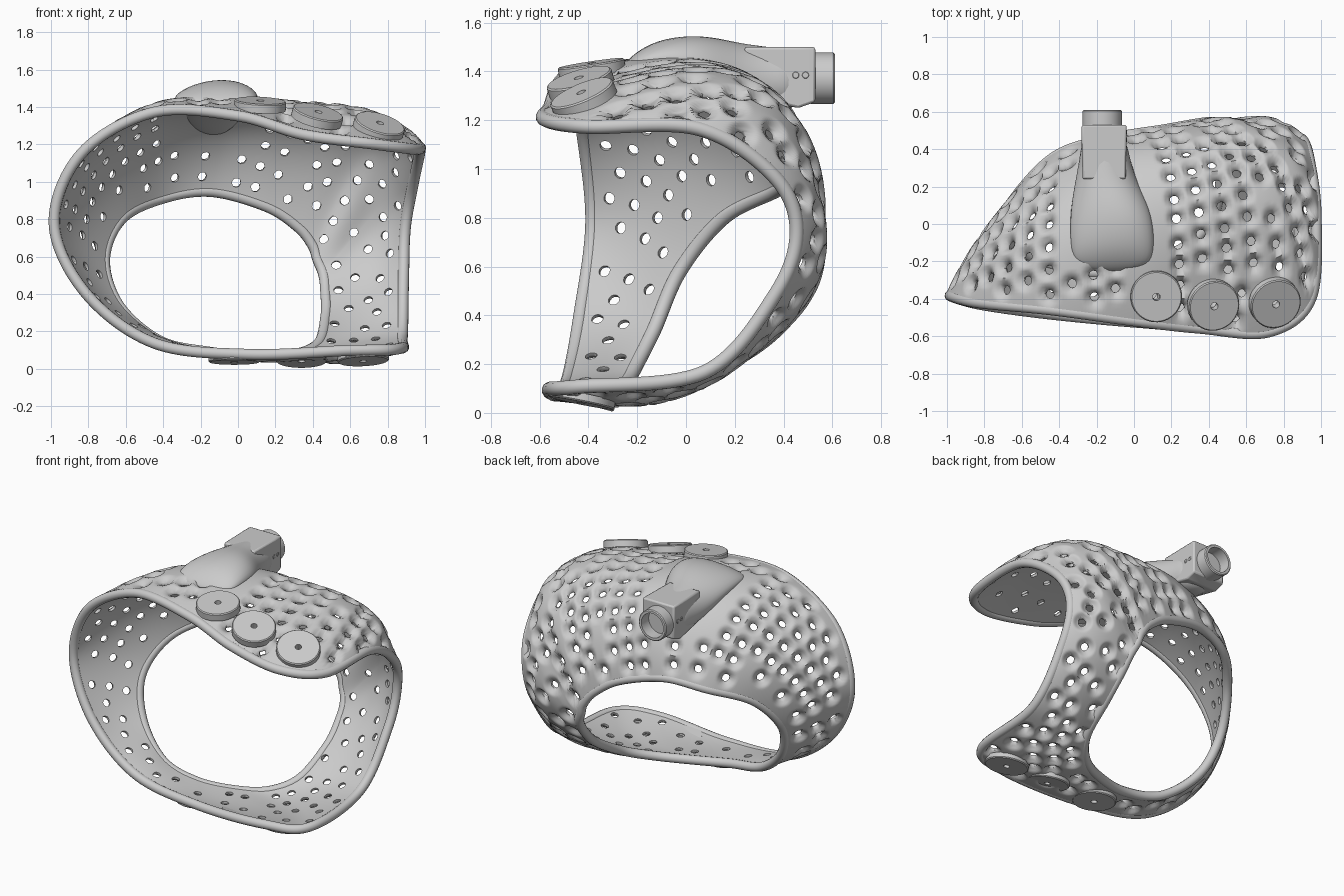
import bpy, bmesh, math
from mathutils import Vector, kdtree

if "Cube" in bpy.data.objects:
    bpy.data.objects.remove(bpy.data.objects["Cube"])

NU, NV, PITCH, HOLE = 476, 60, 0.125, 0.025

# Matching stations round the shell: open rim, middle of the wall, back opening
rim = [(-.99,-.38,.78), (-.84,-.42,1.16), (-.45,-.46,1.38), (0,-.52,1.36), (.35,-.56,1.26),
       (.72,-.58,1.21), (.95,-.4,1.18), (.98,.05,1.17), (.94,.36,.98), (.9,.46,.75), (.89,.37,.48),
       (.88,.08,.16), (.86,-.44,.1), (.58,-.56,.09), (.05,-.53,.07), (-.45,-.48,.13), (-.82,-.43,.4)]
mid = [(-.87,-.17,.72), (-.76,-.06,1.08), (-.46,.06,1.33), (-.05,.17,1.4), (.3,.22,1.39),
       (.6,.27,1.35), (.74,.36,1.25), (.77,.45,1.1), (.72,.55,.82), (.7,.54,.61), (.7,.41,.39),
       (.66,.12,.14), (.6,-.18,.05), (.4,-.35,.05), (0,-.4,.06), (-.42,-.36,.14), (-.75,-.27,.37)]
back = [(-.72,-.02,.58), (-.63,.16,.8), (-.42,.37,.91), (-.15,.46,.95), (.15,.51,.87),
        (.32,.54,.76), (.4,.55,.66), (.43,.54,.58), (.46,.51,.5), (.47,.44,.4), (.47,.3,.27),
        (.43,.06,.13), (.3,-.1,.07), (.1,-.2,.06), (-.15,-.26,.08), (-.42,-.23,.14), (-.64,-.13,.33)]


def loop(points, n):
    """Smooth closed curve through the points."""
    p, out, m = [Vector(q) for q in points], [], len(points)
    for i in range(n):
        s = i * m / n
        k, t = int(s), s - int(s)
        a, b, c, d = (p[(k + j) % m] for j in (-1, 0, 1, 2))
        out.append(.5 * (2*b + (c-a)*t + (2*a-5*b+4*c-d)*t*t + (3*b-a-3*c+d)*t**3))
    return out


def make(name, verts, faces, angle=40):
    me = bpy.data.meshes.new(name)
    me.from_pydata([tuple(v) for v in verts], [], faces)
    bm = bmesh.new()
    bm.from_mesh(me)
    bmesh.ops.recalc_face_normals(bm, faces=bm.faces)
    bm.to_mesh(me)
    bm.free()
    ob = bpy.data.objects.new(name, me)
    bpy.context.collection.objects.link(ob)
    bpy.ops.object.select_all(action='DESELECT')
    ob.select_set(True)
    bpy.context.view_layer.objects.active = ob
    bpy.ops.object.shade_smooth_by_angle(angle=math.radians(angle))
    return ob


def ring(name, centre, axis, r_out, r_in, depth, n=48):
    """Washer or tube whose outer face sits at centre, facing along axis."""
    rot = Vector(axis).to_track_quat('Z', 'Y')
    e = min(.006, depth / 4)
    prof = [(r_in, 0), (r_out - e, 0), (r_out, -e), (r_out, -depth), (r_in, -depth)]
    verts = [Vector(centre) + rot @ Vector((r*math.cos(2*math.pi*i/n), r*math.sin(2*math.pi*i/n), z))
             for i in range(n) for r, z in prof]
    k = len(prof)
    faces = [(i*k+j, i*k+(j+1) % k, (i+1) % n*k+(j+1) % k, (i+1) % n*k+j)
             for i in range(n) for j in range(k)]
    return make(name, verts, faces)


# Strap discs: centre and facing direction
discs = [((.12,-.39,1.435), (.05,-.15,1)), ((.43,-.44,1.375), (.25,-.3,1)), ((.76,-.43,1.315), (.3,-.42,1)),
         ((.67,-.43,.04), (.05,-.2,-1)), ((.34,-.43,.04), (0,-.27,-1)), ((-.02,-.41,.035), (0,-.1,-1))]

# Shell wall grid
R, M, H = loop(rim, NU), loop(mid, NU), loop(back, NU)
W = NV + 1
P = []
for i in range(NU):
    for j in range(W):
        t = j / NV
        P.append(R[i]*(2*t-1)*(t-1) + M[i]*4*t*(1-t) + H[i]*t*(2*t-1))
N = []
for i in range(NU):
    for j in range(W):
        du = P[(i+1) % NU*W+j] - P[(i-1) % NU*W+j]
        dv = P[i*W+min(j+1, NV)] - P[i*W+max(j-1, 0)]
        N.append(du.cross(dv).normalized())
if N[3*NU//17*W + NV//2].z < 0:
    N = [-n for n in N]

# Hole centres: staggered columns, then fill the wide gaps
grid = kdtree.KDTree(len(P))
for i, p in enumerate(P):
    grid.insert(p, i)
grid.balance()
centres = [grid.find(Vector(c))[0].copy() for c, a in discs]
sites = list(centres)


def try_site(p, gap):
    if any((p-c).length < .15 for c in centres):
        return
    if -.4 < p.x < .14 and -.22 < p.y < .45 and p.z > 1.2:
        return
    if all((p-s).length > gap for s in sites):
        sites.append(p.copy())


run, odd, spare = 1.0, 0, []
for i in range(NU):
    run += (M[i] - M[i-1]).length
    col = P[i*W:(i+1)*W]
    arc = [0]
    for a, b in zip(col, col[1:]):
        arc.append(arc[-1] + (b-a).length)
    ok = [j for j in range(W) if .07 < arc[j] < arc[-1] - .065]
    if i % 3 == 0:
        spare += [col[j] for j in ok[::2]]
    if run > PITCH * .88:
        run, odd = 0, 1 - odd
        target = .08 + odd * PITCH / 2
        for j in ok:
            if arc[j] >= target:
                try_site(col[j], PITCH * .82)
                target += PITCH
for p in spare:
    try_site(p, PITCH * .98)

kd = kdtree.KDTree(len(sites))
for i, s in enumerate(sites):
    kd.insert(s, i)
kd.balance()

# Perforated wall: open the holes, round their edges, raise the woven outside
quads = []
for i in range(NU):
    for j in range(NV):
        a, b = i*W+j, (i+1) % NU*W+j
        q = (a, b, b+1, a+1)
        if kd.find((P[q[0]]+P[q[1]]+P[q[2]]+P[q[3]]) / 4)[2] > HOLE:
            quads.append(q)
edges = {}
for q in quads:
    for a, b in zip(q, q[1:] + q[:1]):
        k = (min(a, b), max(a, b))
        edges[k] = edges.get(k, 0) + 1
border = [k for k, c in edges.items() if c == 1]
for v in {v for k in border for v in k}:
    s, _, d = kd.find(P[v])
    if 1e-5 < d < HOLE * 1.9:
        P[v] = s + (P[v]-s) * HOLE / d
outer, inner = [], []
for p, n in zip(P, N):
    t = min(1, max(0, (kd.find(p)[2] - HOLE*.9) / .042))
    outer.append(p + n * (-.014 + .03*t*t*(3-2*t)))
    inner.append(p - n * .03)
T = len(P)
faces = quads + [tuple(v+T for v in reversed(q)) for q in quads]
faces += [(a, b, b+T, a+T) for a, b in border]
used = sorted({v for f in faces for v in f})
new = {v: k for k, v in enumerate(used)}
allv = outer + inner
make("perforated_shell", [allv[v] for v in used], [tuple(new[v] for v in f) for f in faces], 60)

# Rounded beads along both openings
for name, pts, row in (("front_rim", R, 0), ("back_opening_rim", H, NV)):
    cu = bpy.data.curves.new(name, 'CURVE')
    cu.dimensions = '3D'
    cu.bevel_depth, cu.bevel_resolution = .03, 4
    sp = cu.splines.new('POLY')
    sp.points.add(NU//2 - 1)
    for k, pt in enumerate(sp.points):
        pt.co = (*(pts[2*k] - N[2*k*W+row]*.008), 1)
    sp.use_cyclic_u = True
    sp.use_smooth = True
    bpy.context.collection.objects.link(bpy.data.objects.new(name, cu))

# Strap discs
for k, (c, a) in enumerate(discs):
    ring(f"strap_disc_{k+1}", c, a, .138, .02, .05 if k < 3 else .035)


def loft(name, sections, angle):
    """Sections: y, bottom left/right x, top left/right x, bottom z, top left/right z."""
    verts, faces = [], []
    for y, bl, br, tl, tr, zb, zl, zr in sections:
        verts += [(bl, y, zb), (br, y, zb), (tr, y, zr), (tl, y, zl)]
    n = len(sections)
    for i in range(n-1):
        faces += [(4*i+j, 4*i+(j+1) % 4, 4*i+4+(j+1) % 4, 4*i+4+j) for j in range(4)]
    faces += [(0, 1, 2, 3), tuple(range(4*n-4, 4*n))]
    return make(name, verts, faces, angle)


# Flared mount on top, blending into the pipe socket
flare = loft("mount_flare", [(-.26, -.34, .12, -.3, .05, 1.4, 1.43, 1.44),
                             (-.14, -.4, .18, -.32, .08, 1.39, 1.52, 1.55),
                             (.06, -.41, .18, -.31, .05, 1.35, 1.53, 1.59),
                             (.22, -.36, .08, -.3, -.02, 1.26, 1.51, 1.54),
                             (.36, -.31, 0, -.29, -.03, 1.22, 1.51, 1.51),
                             (.49, -.29, -.03, -.28, -.04, 1.24, 1.49, 1.49)], 180)
flare.modifiers.new("soft", 'SUBSURF').levels = 3
flare.modifiers["soft"].render_levels = 3
box = loft("socket_block", [(.24, -.28, -.04, -.275, -.045, 1.3, 1.5, 1.5),
                            (.46, -.28, -.04, -.28, -.04, 1.25, 1.5, 1.5),
                            (.53, -.28, -.04, -.28, -.04, 1.275, 1.5, 1.5)], 35)
bev = box.modifiers.new("edges", 'BEVEL')
bev.width, bev.segments = .01, 2
ring("pipe_collar", (-.17, .61, 1.372), (0, 1, 0), .105, .083, .1)

# Pin sockets on both sides of the block
for side, x in ((1, -.038), (-1, -.282)):
    for y in (.45, .49):
        ring("pin_socket", (x, y, 1.385), (side, 0, 0), .015, .008, .012, 16)
